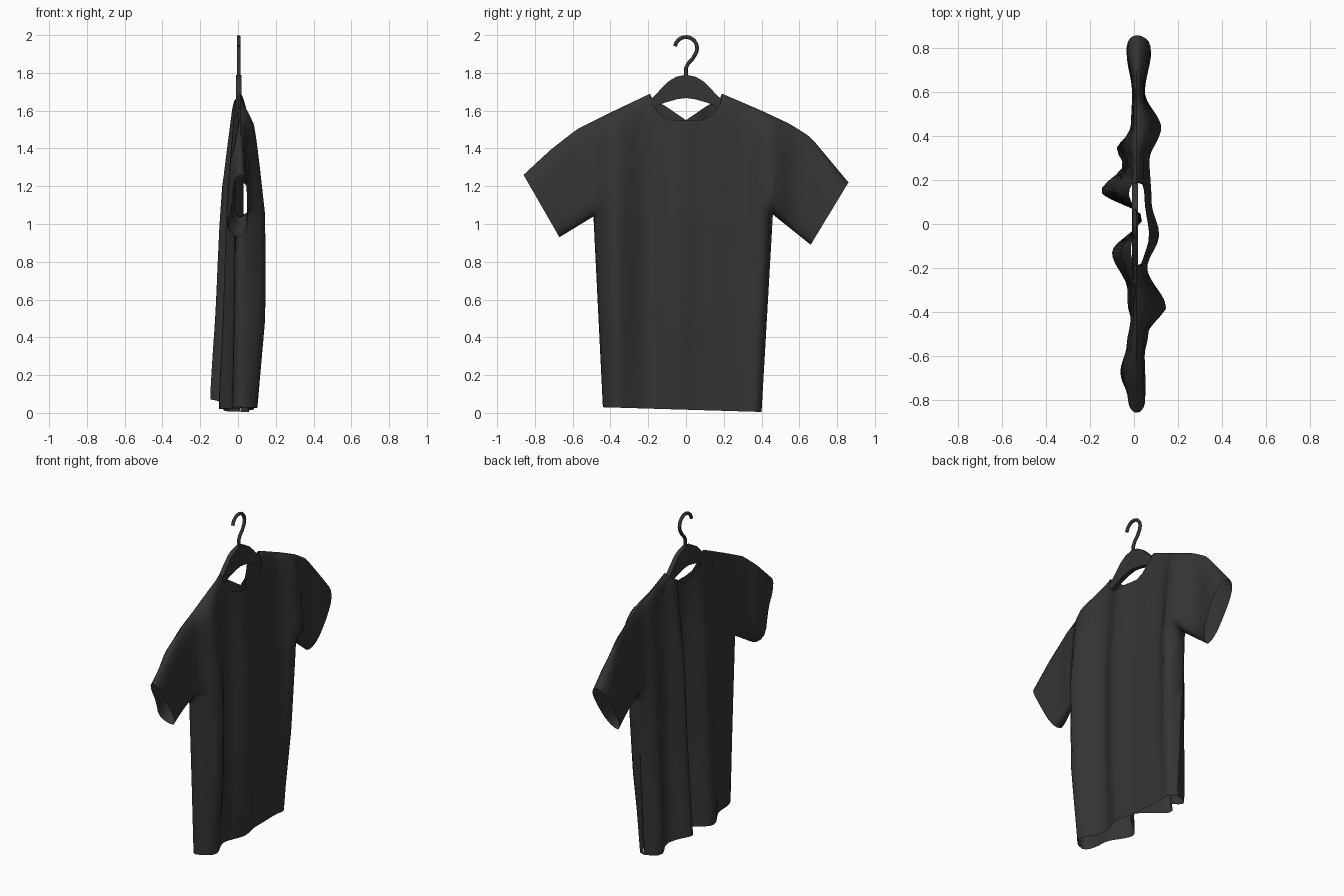
import bpy, bmesh, math
from mathutils import Vector
from mathutils.geometry import intersect_point_line

if "Cube" in bpy.data.objects:
    bpy.data.objects.remove(bpy.data.objects["Cube"])

dark = bpy.data.materials.new("dark_cloth")
dark.diffuse_color = (0.035, 0.035, 0.035, 1)
dark.use_nodes = True
dark.node_tree.nodes["Principled BSDF"].inputs["Base Color"].default_value = dark.diffuse_color


def interp(pts, a, smooth=False):
    if a <= pts[0][0]:
        return pts[0][1]
    for (a0, b0), (a1, b1) in zip(pts, pts[1:]):
        if a <= a1:
            t = (a - a0) / (a1 - a0)
            if smooth:
                t = t * t * (3 - 2 * t)
            return b0 + (b1 - b0) * t
    return pts[-1][1]


# Shirt outline seen from the side (y, z)
SHOULDER = [(-.86, 1.26), (-.72, 1.39), (-.58, 1.50), (-.4, 1.59), (-.19, 1.69),
            (.19, 1.69), (.4, 1.60), (.55, 1.53), (.66, 1.46), (.86, 1.22)]
SIDE_L = [(-.44, .03), (-.49, 1.04), (-.67, .93)]
SIDE_R = [(.40, .005), (.46, 1.05), (.66, .89)]
SEGS = [s for p in (SHOULDER[:5], SHOULDER[5:], SIDE_L, SIDE_R) for s in zip(p, p[1:])]
NECK = {1: [(0, 1.55), (.08, 1.55), (.13, 1.57), (.18, 1.63), (.19, 1.69)],
        -1: [(0, 1.55), (.11, 1.625), (.18, 1.665), (.19, 1.69)]}

# Fold depth across y and growth along z, for each panel
FOLD = {1: [(-.86, .055), (-.6, .05), (-.5, .07), (-.38, .145), (-.2, .06), (-.05, .115),
            (.1, .08), (.3, .07), (.44, .135), (.6, .05), (.8, .08)],
        -1: [(-.8, -.05), (-.67, -.1), (-.55, -.06), (-.42, -.03), (-.3, -.03), (-.13, -.1),
             (.03, .04), (.15, -.15), (.27, -.05), (.36, -.09), (.45, -.03), (.6, -.02), (.8, -.06)]}
GROW = {1: [(0, .7), (.5, 1), (1.05, 1), (1.35, .75), (1.6, .5), (1.69, .35)],
        -1: [(.1, 1), (.5, .82), (1, .68), (1.2, .6), (1.5, .35), (1.69, .2)]}
MID, ROUND = .012, .1


def edge_distance(y, z):
    p, best = Vector((y, z, 0)), 9
    for a, b in SEGS:
        a, b = Vector((*a, 0)), Vector((*b, 0))
        q, t = intersect_point_line(p, a, b)
        q = a if t < 0 else b if t > 1 else q
        best = min(best, (p - q).length)
    return best


def cloth(y, z, side):
    d = edge_distance(y, z)
    if d < 1e-5:
        return (MID, y, z)
    e = math.sqrt(1 - (1 - min(d / ROUND, 1)) ** 2)
    return (MID + (interp(FOLD[side], y, True) - MID) * interp(GROW[side], z) * e, y, z)


def lerp(a, b, t):
    return (a[0] + (b[0] - a[0]) * t, a[1] + (b[1] - a[1]) * t)


def add_grid(bm, rows, side):
    vs = [[bm.verts.new(cloth(y, z, side)) for y, z in r] for r in rows]
    for r0, r1 in zip(vs, vs[1:]):
        for i in range(len(r0) - 1):
            bm.faces.new((r0[i], r0[i + 1], r1[i + 1], r1[i]))


half = [.04, .08, .105, .13, .155, .18, .19, .22, .255, .29, .325, .36, .395, .43, .46, .485, .5]
COLS = [-y for y in reversed(half)] + [0] + half
V = [(1 - math.cos(math.pi * i / 12)) / 2 for i in range(13)]

bm = bmesh.new()
for side in (1, -1):
    # Torso panel: hem to armpit, then armpit to shoulders
    rows = [[] for _ in range(16 + 12)]
    for c in COLS:
        u = c + .5
        hem, pit = lerp(SIDE_L[0], SIDE_R[0], u), lerp(SIDE_L[1], SIDE_R[1], u)
        if side < 0:
            hem = (hem[0], hem[1] + .06 * math.exp(-((hem[0] - .16) / .12) ** 2))
        top = (c, interp(NECK[side], abs(c)) if abs(c) < .19 else interp(SHOULDER, c))
        pts = [lerp(hem, pit, i / 15) for i in range(15)] + [lerp(pit, top, v) for v in V]
        for r, p in zip(rows, pts):
            r.append(p)
    add_grid(bm, rows, side)
    # Sleeve panels: armhole seam to cuff
    for under, s in ((SIDE_L, -1), (SIDE_R, 1)):
        rows = []
        for i in range(11):
            y = s * (.5 + .36 * i / 10)
            low, top = lerp(under[1], under[2], i / 10), (y, interp(SHOULDER, y))
            rows.append([lerp(low, top, v) for v in V])
        add_grid(bm, rows, side)
bmesh.ops.remove_doubles(bm, verts=bm.verts, dist=.0008)
bmesh.ops.recalc_face_normals(bm, faces=bm.faces)


def finish(bm, name, angle):
    me = bpy.data.meshes.new(name)
    bm.to_mesh(me)
    bm.free()
    ob = bpy.data.objects.new(name, me)
    bpy.context.collection.objects.link(ob)
    me.materials.append(dark)
    bpy.ops.object.select_all(action='DESELECT')
    ob.select_set(True)
    bpy.context.view_layer.objects.active = ob
    bpy.ops.object.shade_smooth_by_angle(angle=math.radians(angle))
    return ob


finish(bm, "shirt", 60)

# Hanger body: curved bar extruded through its thickness
upper = [(0, 1.79), (.05, 1.78), (.09, 1.757), (.13, 1.718), (.17, 1.675), (.25, 1.615)]
lower = [(.25, 1.575), (.18, 1.615), (.11, 1.643), (.05, 1.66), (0, 1.667)]
right = upper + lower
outline = right + [(-y, z) for y, z in reversed(right[1:-1])]
bm = bmesh.new()
face = bm.faces.new([bm.verts.new((-.01, y, z)) for y, z in outline])
ext = bmesh.ops.extrude_face_region(bm, geom=[face])
bmesh.ops.translate(bm, vec=(.028, 0, 0),
                    verts=[g for g in ext["geom"] if isinstance(g, bmesh.types.BMVert)])
bmesh.ops.recalc_face_normals(bm, faces=bm.faces)
finish(bm, "hanger", 35)

# Hanger hook: bent wire
path = [(0, 1.77), (0, 1.825), (.012, 1.85), (.035, 1.875)]
path += [(.059 * math.cos(a), 1.931 + .059 * math.sin(a))
         for a in (math.radians(-35 + 205 * i / 12) for i in range(13))]
curve = bpy.data.curves.new("hook", 'CURVE')
curve.dimensions = '3D'
curve.bevel_depth = .01
curve.bevel_resolution = 2
curve.use_fill_caps = True
spline = curve.splines.new('POLY')
spline.points.add(len(path) - 1)
for pt, (y, z) in zip(spline.points, path):
    pt.co = (.004, y, z, 1)
curve.materials.append(dark)
bpy.context.collection.objects.link(bpy.data.objects.new("hook", curve))
